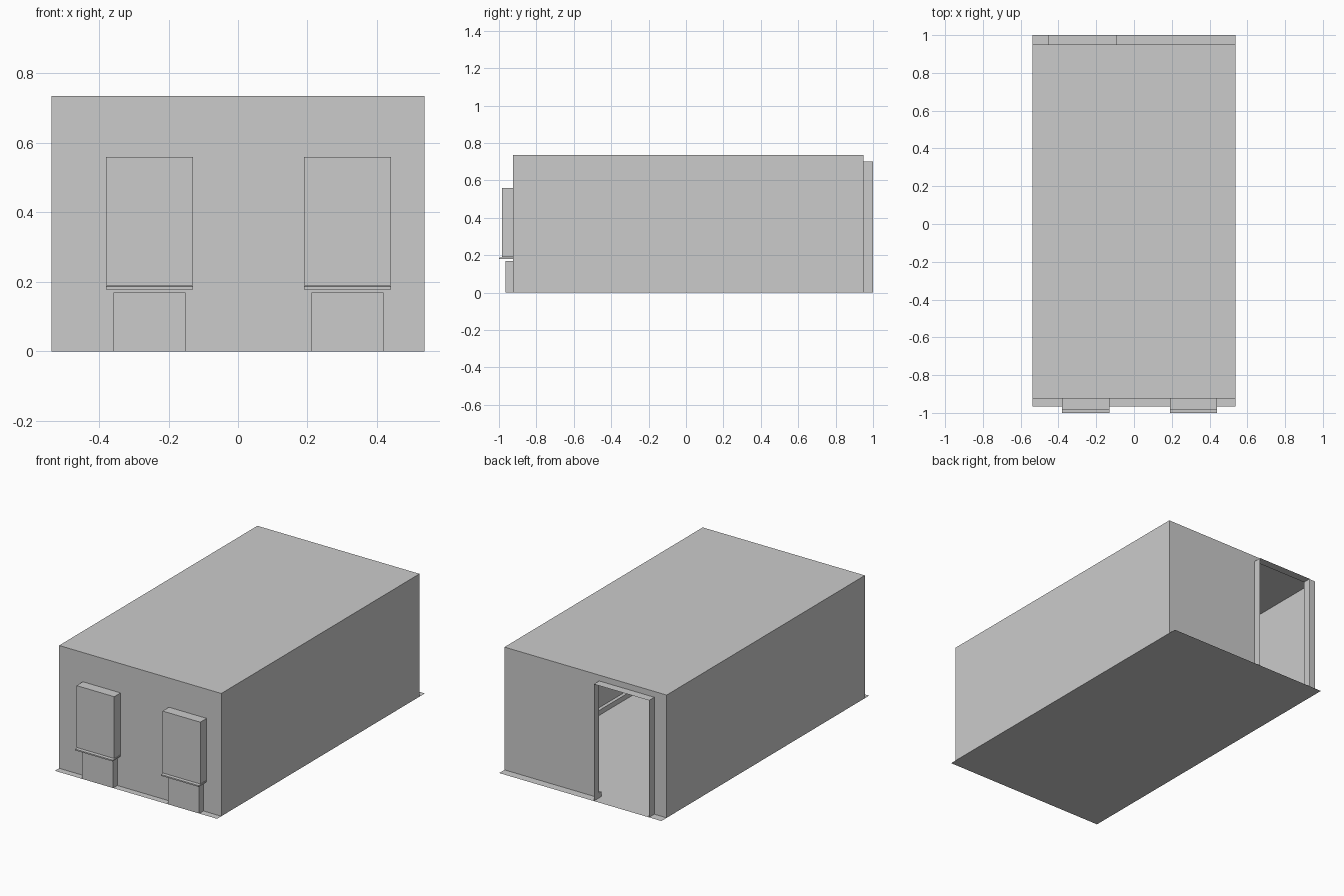
import bpy, bmesh

if "Cube" in bpy.data.objects:
    bpy.data.objects.remove(bpy.data.objects["Cube"])

W, H = 0.537, 0.735            # half width and height of the room
FRONT, BACK = -0.925, 0.95     # wall positions along y


def sheet(name, quads):
    """Thin surface object from a list of four-corner faces."""
    bm = bmesh.new()
    for q in quads:
        bm.faces.new([bm.verts.new(p) for p in q])
    bmesh.ops.remove_doubles(bm, verts=bm.verts, dist=1e-5)
    bmesh.ops.recalc_face_normals(bm, faces=bm.faces)
    me = bpy.data.meshes.new(name)
    bm.to_mesh(me)
    bm.free()
    ob = bpy.data.objects.new(name, me)
    bpy.context.collection.objects.link(ob)
    return ob


def wall_with_holes(name, y, holes):
    """Full wall at y, leaving out rectangles (x0, x1, z0, z1)."""
    quads = []
    xs = sorted({-W, W, *[x for h in holes for x in h[:2]]})
    for a, b in zip(xs, xs[1:]):
        mid = (a + b) / 2
        z = 0
        column = sorted((h[2], h[3]) for h in holes if h[0] < mid < h[1])
        for lo, hi in column + [(H, H)]:
            if lo > z:
                quads.append([(a, y, z), (b, y, z), (b, y, lo), (a, y, lo)])
            z = hi
    sheet(name, quads)


def lining(name, hole, y0, y1, closed):
    """Jambs and head pushed out of a wall opening, optionally with a back and bottom."""
    a, b, lo, hi = hole
    ring = [(a, lo), (a, hi), (b, hi), (b, lo)]
    pairs = list(zip(ring, ring[1:]))
    if closed:
        pairs.append((ring[3], ring[0]))
    quads = [[(p[0], y0, p[1]), (q[0], y0, q[1]), (q[0], y1, q[1]), (p[0], y1, p[1])]
             for p, q in pairs]
    if closed:
        quads.append([(x, y1, z) for x, z in ring])
    sheet(name, quads)


def box(name, x0, x1, y0, y1, z0, z1, tilt=0):
    """Box whose y0 side may be lowered by tilt."""
    bm = bmesh.new()
    bmesh.ops.create_cube(bm, size=1)
    for v in bm.verts:
        near = v.co.y < 0
        v.co = (x0 if v.co.x < 0 else x1, y0 if near else y1,
                (z0 if v.co.z < 0 else z1) - (tilt if near else 0))
    me = bpy.data.meshes.new(name)
    bm.to_mesh(me)
    bm.free()
    bpy.context.collection.objects.link(bpy.data.objects.new(name, me))


# Floor, ceiling and long side walls
sheet("floor", [[(-W, -0.965, 0), (W, -0.965, 0), (W, 1, 0), (-W, 1, 0)]])
sheet("ceiling", [[(-W, FRONT, H), (W, FRONT, H), (W, BACK, H), (-W, BACK, H)]])
for side, x in (("left", -W), ("right", W)):
    sheet(side + "_wall", [[(x, FRONT, 0), (x, BACK, 0), (x, BACK, H), (x, FRONT, H)]])

# Front wall with window recesses, low niches below them, and sills
centres = (-0.255, 0.315)
windows = [(c - 0.125, c + 0.125, 0.19, 0.56) for c in centres]
niches = [(c - 0.104, c + 0.104, 0, 0.17) for c in centres]
wall_with_holes("front_wall", FRONT, windows + niches)
for side, win, niche in zip(("left", "right"), windows, niches):
    lining(side + "_window_recess", win, FRONT, -0.985, True)
    lining(side + "_low_niche", niche, FRONT, -0.965, True)
    box(side + "_window_sill", win[0], win[1], -1, -0.9, 0.181, 0.189, 0.003)

# Back wall with doorway
door = (-0.455, -0.09, 0, 0.70)
wall_with_holes("back_wall", BACK, [door])
lining("door_frame", door, BACK, 1, False)

# Skirting boards inside the room
T, SH = 0.02, 0.03
box("left_skirting", -W, -W + T, FRONT, BACK, 0, SH)
box("right_skirting", W - T, W, FRONT, BACK, 0, SH)
for a, b in ((-W, door[0]), (door[1], W)):
    box("back_skirting", a, b, BACK - T, BACK, 0, SH)
for a, b in ((-W, niches[0][0]), (niches[0][1], niches[1][0]), (niches[1][1], W)):
    box("front_skirting", a, b, FRONT, FRONT + T, 0, SH)
